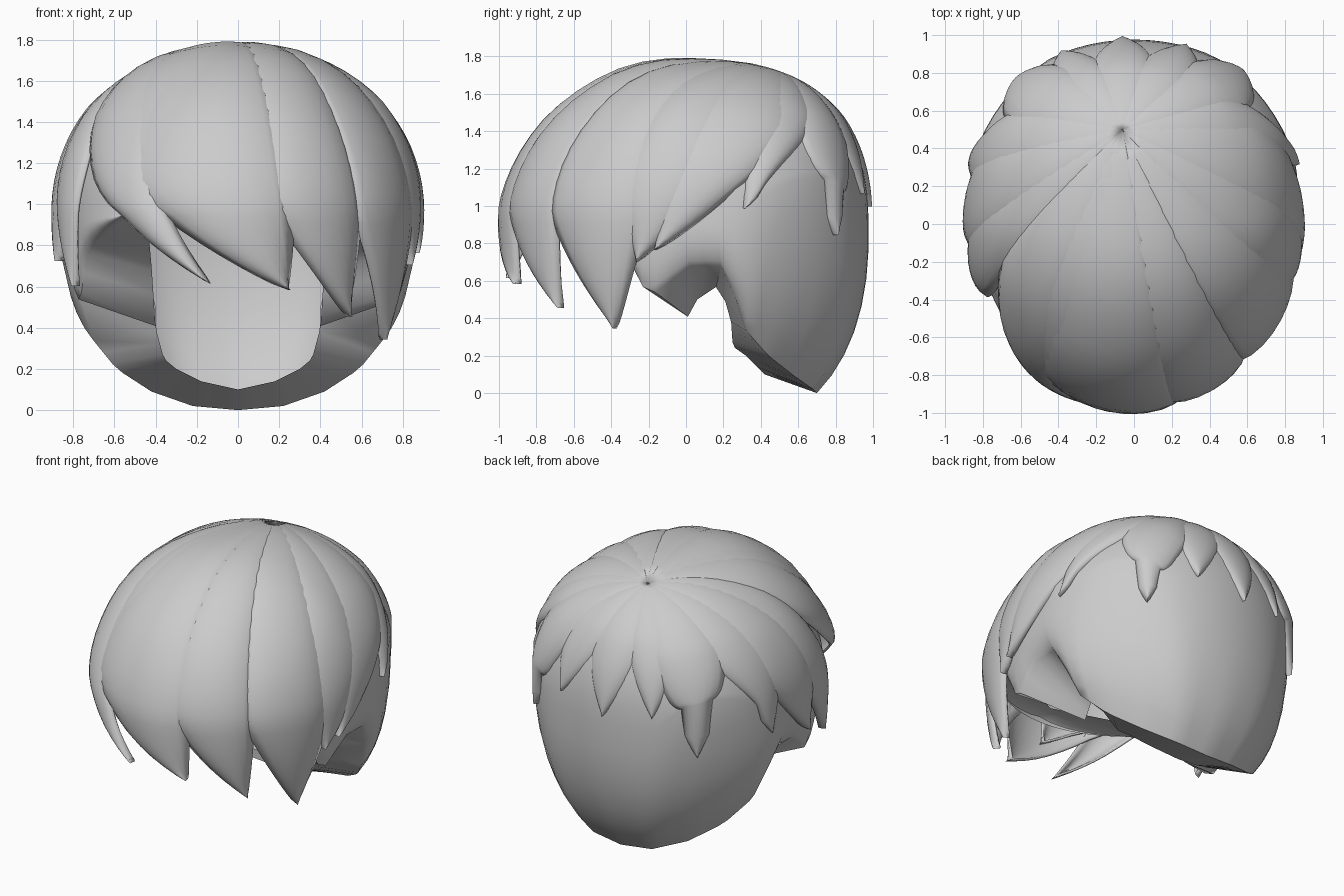
import bpy, bmesh
from math import sin, cos, pi, radians
from mathutils import Vector

if "Cube" in bpy.data.objects:
    bpy.data.objects.remove(bpy.data.objects["Cube"])

CENTRE = Vector((0, 0, 0.95))
WHORL = Vector((-0.06, 0.5))
A, B_FRONT, B_BACK, H = 0.87, 0.965, 0.975, 0.83


def spread(x, y):
    by, p = (B_FRONT, 2.0) if y < 0 else (B_BACK, 2.8)
    return (abs(x) / A) ** 2 + (abs(y) / by) ** p


def equator(deg):
    """Widest outline of the hair; 0 = front, 90 = right side, 180 = back."""
    a = radians(deg)
    d = Vector((A * sin(a), -B_FRONT * cos(a)))
    lo, hi = 0.0, 1.5
    for _ in range(24):
        m = (lo + hi) / 2
        if spread(*(d * m)) < 1:
            lo = m
        else:
            hi = m
    return d * min(lo, 1.04)


def hair(deg, t):
    """Point on the hair volume: t 0..1 whorl to equator, t > 1 hangs down."""
    e = equator(deg)
    if t <= 1:
        q = WHORL + (e - WHORL) * sin(t * pi / 2)
        power = 0.48 + 0.13 * min(1, max(0, -q.y / 0.5))
        z = 0.95 + H * max(0, 1 - spread(q.x, q.y)) ** power
        return Vector((q.x, q.y, z))
    drop = (t - 1) * 1.4
    q = e * (1 - 0.3 * drop * drop)
    return Vector((q.x, q.y, 0.95 - drop))


def grid_object(name, rows, wrap=False, thickness=0):
    bm = bmesh.new()
    vs = [[bm.verts.new(p) for p in r] for r in rows]
    n = len(rows[0])
    for r0, r1 in zip(vs, vs[1:]):
        for i in range(n if wrap else n - 1):
            j = (i + 1) % n
            bm.faces.new((r0[i], r1[i], r1[j], r0[j]))
    bmesh.ops.remove_doubles(bm, verts=bm.verts, dist=0.0005)
    me = bpy.data.meshes.new(name)
    bm.to_mesh(me)
    bm.free()
    me.shade_smooth()
    me.set_sharp_from_angle(angle=radians(50))
    ob = bpy.data.objects.new(name, me)
    bpy.context.collection.objects.link(ob)
    if thickness:
        m = ob.modifiers.new("thickness", 'SOLIDIFY')
        m.thickness = thickness
        m.offset = -1
    return ob


# Under layer: angle from the back, outer hem point, inner lip point
HEM = [
    (0, (0, .70, 0), (0, .42, .10)),
    (20, (.22, .68, .02), (.18, .38, .14)),
    (40, (.42, .58, .09), (.30, .32, .20)),
    (58, (.59, .44, .20), (.36, .25, .25)),
    (72, (.72, .30, .36), (.40, .24, .40)),
    (78, (.80, .22, .68), (.42, .18, .58)),
    (90, (.80, .02, .68), (.40, .06, .50)),
    (102, (.77, -.20, .51), (.40, 0, .39)),
    (116, (.73, -.34, .78), (.42, -.14, .70)),
    (140, (.52, -.64, .95), (.44, -.52, .92)),
    (180, (0, -.86, 1.0), (0, -.80, 1.0)),
]


def hem_at(b):
    s, b = (-1 if b < 0 else 1), abs(b)
    for (b0, h0, l0), (b1, h1, l1) in zip(HEM, HEM[1:]):
        if b <= b1:
            f = (b - b0) / (b1 - b0)
            out = [Vector(p).lerp(Vector(q), f) for p, q in ((h0, h1), (l0, l1))]
            return [Vector((s * p.x, p.y, p.z)) for p in out]


cols = []
for i in range(72):
    b = -180 + i * 5
    k = min(1, max(0, (abs(b) - 75) / 30))
    inset = 1 - 0.06 * k
    col = []
    for j in range(11):
        p = hair(180 - b, j / 10)
        col.append(CENTRE + (p - CENTRE) * (inset if j > 3 else 0.985))
    e = col[-1]
    h, lip = hem_at(b)
    c = Vector((e.x * 1.03, e.y * 1.03, h.z + 0.33 * (e.z - h.z)))
    for j in range(1, 8):
        t = j / 7
        col.append(e * (1 - t) ** 2 + c * 2 * t * (1 - t) + h * t * t)
    col.append(lip)
    cols.append(col)
grid_object("under_layer", [list(r) for r in zip(*cols)], wrap=True)


def lock(name, mid, width, tip, tip_z, taper=0.2, base=0.012, bump=0.025,
         skew=0.0, sweep=2):
    """Domed strand from the whorl that sweeps sideways and narrows to a tip.
    skew +1 / -1 keeps the right / left edge straight while the other tapers."""
    end = 1 + (0.95 - tip_z) / 1.4
    last = tip - width * skew
    rows = []
    for j in range(25):
        v = 1 - (1 - j / 24) ** 1.3
        w = width * min(1, (1 - v) / taper) ** 0.8
        mid_v = mid + (last - mid) * v ** sweep + (width - w) * skew
        rise = min(1, v / 0.5) ** 1.3
        row = []
        for i in range(9):
            u = i / 4 - 1
            p = hair(mid_v + u * w, v * end)
            n = p - CENTRE
            n.z = max(n.z, 0)
            off = (base + bump * (1 - u * u) - 0.02 * u ** 4) * rise
            row.append(p + n.normalized() * off + Vector((0, 0, 0.004)))
        rows.append(row)
    return grid_object(name, rows, thickness=0.015)


# Fringe swept across the forehead
lock("fringe_left_strand", -57, 20, -9, .61, .5, .018, skew=.3, sweep=3)
lock("fringe_left", -38, 24, -4, .84, .3, .002, skew=.5)
lock("fringe_middle", -16, 32, 17, .58, .32, .014, .028, skew=.8)
lock("fringe_right", 24, 19, 42, .45, .3, .004, skew=.75)

# Right side, hem rising to the back
lock("temple_right", 55, 19, 64, .34, .3, .010)
lock("side_right_front", 82, 18, 74, .70, .3, .004, skew=-.6)
lock("side_right_middle", 110, 24, 80, .76, .45, .01, skew=-.7)
lock("side_right_rear", 126, 17, 108, .98, .45, .002, skew=-.8)

# Back tufts
lock("back_tuft_right", 143, 16, 142, .84, .4, .010)
lock("back_tuft_mid_right", 164, 18, 162, 1.08, .5, .002, .02)
lock("back_tuft_middle", 184, 18, 184, 1.0, .5, .002, .02)
lock("back_tuft_mid_left", 204, 16, 205, 1.05, .5, 0, .02)
lock("back_tuft_left", 222, 19, 222, .77, .5, .012)

# Left side, swept forward
lock("side_left_rear", -119, 18, -108, .84, .4, .004, skew=-.2)
lock("side_left_middle", -100, 17, -86, .72, .3, .012, skew=.3)
lock("temple_left", -84, 15, -69, .60, .35, .004, skew=.3)
